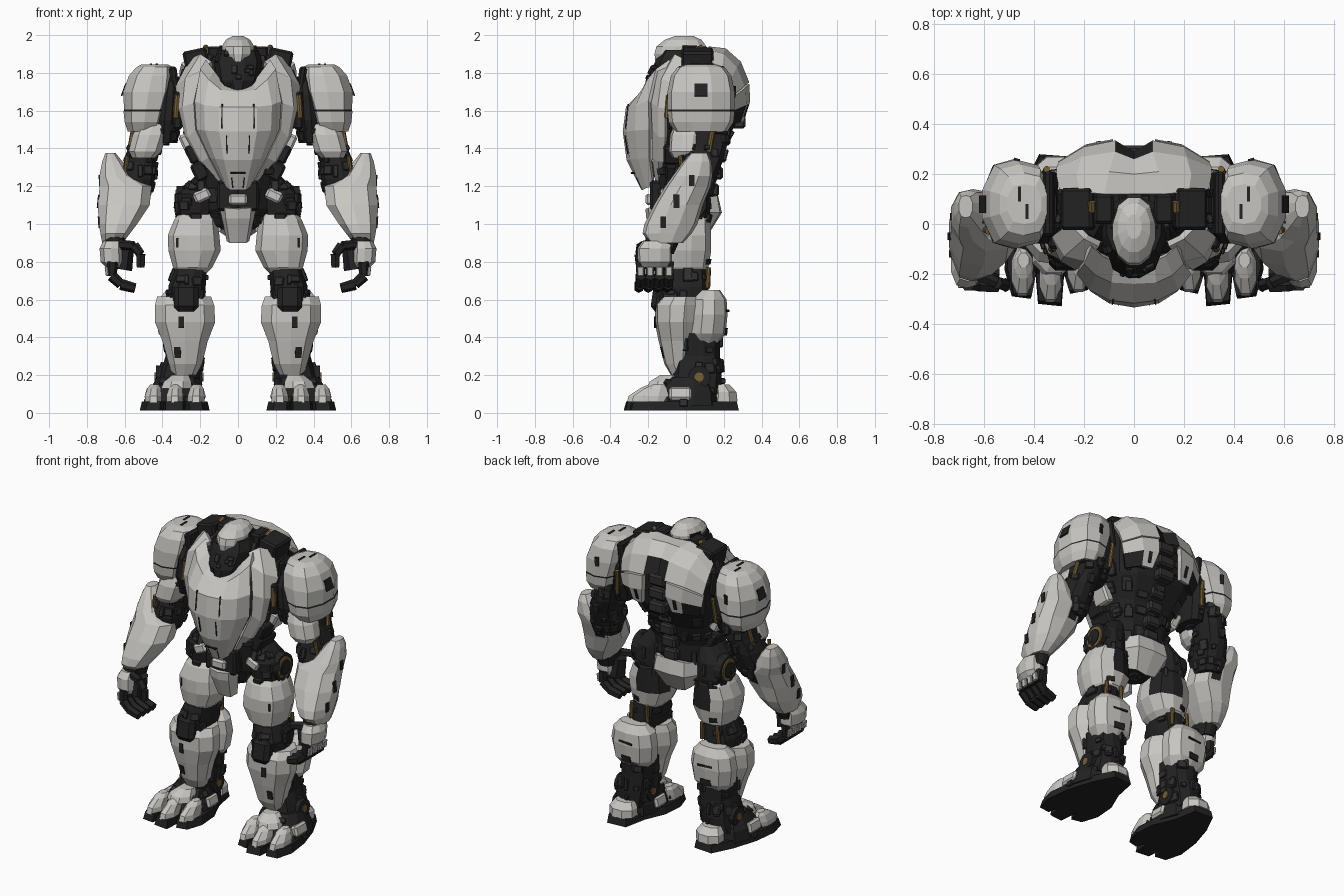
import bpy, bmesh, math, random
from mathutils import Vector, Matrix, Euler
from mathutils.bvhtree import BVHTree
random.seed(4)

def mat(name, r, g, b):
    m = bpy.data.materials.new(name)
    m.diffuse_color = (r, g, b, 1)
    return m

ARMOR = mat("light_grey_armor", .57, .56, .53)
DARK = mat("black_mechanics", .016, .016, .017)
MID = mat("charcoal_mechanics", .028, .028, .03)
GOLD = mat("dull_gold", .18, .115, .035)

def finish(name, bm, mats, mirror=True, recalc=True):
    if recalc:
        bmesh.ops.recalc_face_normals(bm, faces=bm.faces)
    me = bpy.data.meshes.new(name)
    bm.to_mesh(me)
    bm.free()
    for m in mats:
        me.materials.append(m)
    ob = bpy.data.objects.new(name, me)
    bpy.context.collection.objects.link(ob)
    if mirror:
        ob.modifiers.new("mirror", 'MIRROR')
    return ob

def darken(ob, rule):
    """Give the dark material to faces chosen by a rule on centre and normal."""
    for p in ob.data.polygons:
        if rule(p.center, p.normal):
            p.material_index = 1

def loft(name, rings, m, mirror=True, n=12, p=2.7, seams=()):
    """Stack of superellipse rings (z, cx, cy, rx, ry); bands listed in seams are dark."""
    bm = bmesh.new()
    loops = []
    for z, cx, cy, rx, ry in rings:
        ring = []
        for i in range(n):
            a = 2 * math.pi * (i + .5) / n
            c, s = math.cos(a), math.sin(a)
            k = (abs(c) ** p + abs(s) ** p) ** (-1 / p)
            ring.append(bm.verts.new((cx + rx * k * c, cy + ry * k * s, z)))
        loops.append(ring)
    for j in range(len(loops) - 1):
        for i in range(n):
            f = bm.faces.new((loops[j][i], loops[j][(i + 1) % n], loops[j + 1][(i + 1) % n], loops[j + 1][i]))
            f.material_index = 1 if j in seams else 0
    bm.faces.new(loops[0])
    bm.faces.new(loops[-1])
    return finish(name, bm, [m, DARK], mirror)

def shell(name, rows, m, inside, thick=.03):
    """Curved plate through a grid of points on the +x side, mirrored and thickened inward."""
    bm = bmesh.new()
    g = [[bm.verts.new(q) for q in r] for r in rows]
    for a, b in zip(g, g[1:]):
        for i in range(len(a) - 1):
            bm.faces.new((a[i], a[i + 1], b[i + 1], b[i]))
    bm.normal_update()
    for f in bm.faces:
        if f.normal.dot(f.calc_center_median() - Vector(inside)) < 0:
            f.normal_flip()
    ob = finish(name, bm, [m, DARK], True, False)
    s = ob.modifiers.new("thickness", 'SOLIDIFY')
    s.thickness, s.offset = thick, -1
    return ob

def add_box(bm, loc, size, rot=None, bev=0.0):
    r = rot.to_matrix().to_4x4() if rot else Matrix()
    mx = Matrix.Translation(loc) @ r @ Matrix.Diagonal((*size, 1))
    vs = bmesh.ops.create_cube(bm, size=1, matrix=mx)["verts"]
    if bev:
        es = list({e for v in vs for e in v.link_edges})
        bmesh.ops.bevel(bm, geom=es, offset=bev, segments=1, affect='EDGES')

def boxes(name, items, m, mirror=True, bev=.012):
    """items: (location, size, euler degrees)"""
    bm = bmesh.new()
    for loc, size, rot in items:
        add_box(bm, loc, size, Euler([math.radians(a) for a in rot]), bev)
    return finish(name, bm, [m], mirror)

def rods(name, items, m, mirror=True, n=8):
    """items: (start, end, radius, end radius)"""
    bm = bmesh.new()
    for a, b, r1, r2 in items:
        a, b = Vector(a), Vector(b)
        mx = Matrix.Translation((a + b) / 2) @ (b - a).to_track_quat('Z', 'Y').to_matrix().to_4x4()
        bmesh.ops.create_cone(bm, cap_ends=True, segments=n, radius1=r1, radius2=r2, depth=(b - a).length, matrix=mx)
    return finish(name, bm, [m], mirror)

def hatches(name, ob, items, m=DARK):
    """Thin plates laid on the surface: (ray origin, ray direction, width, height)"""
    tree = BVHTree.FromPolygons([v.co for v in ob.data.vertices], [p.vertices for p in ob.data.polygons])
    bm = bmesh.new()
    for o, d, w, h in items:
        hit, nor, _, _ = tree.ray_cast(Vector(o), Vector(d))
        if hit is not None:
            if nor.dot(Vector(d)) > 0:
                nor = -nor
            add_box(bm, hit, (w, h, .008), nor.to_track_quat('Z', 'Y'))
    return finish(name, bm, [m], True)

def greebles(name, ob, count, size, m=MID):
    """Small machine blocks scattered over a dark part."""
    ps = list(ob.data.polygons)
    bm = bmesh.new()
    for p in random.choices(ps, [q.area for q in ps], k=count):
        ws = [random.random() + .05 for _ in p.vertices]
        q = sum((ob.data.vertices[v].co * w for v, w in zip(p.vertices, ws)), Vector()) / sum(ws)
        add_box(bm, q, (size * random.uniform(.4, 1.2), size * random.uniform(.5, 1.5), random.uniform(.015, .04)),
                p.normal.to_track_quat('Z', 'Y'), .004)
    return finish(name, bm, [m], len(ob.modifiers) > 0)

# --- torso core
core = loft("torso_core", [(.97, 0, 0, .09, .09), (1.08, 0, 0, .18, .13), (1.25, 0, -.01, .19, .15),
    (1.38, 0, .0, .225, .18), (1.52, 0, .05, .29, .21), (1.72, 0, .08, .31, .2), (1.84, 0, .09, .27, .14),
    (1.90, 0, .1, .18, .1)], DARK, False, 16)
greebles("torso_machinery", core, 190, .06)

# --- chest armor, folding back to the collar at the top
chest = shell("chest_shield", [
    [(0, -.17, 1.73), (.08, -.15, 1.75), (.125, -.13, 1.81), (.17, -.09, 1.87)],
    [(0, -.24, 1.70), (.09, -.235, 1.71), (.155, -.205, 1.765), (.20, -.16, 1.82)],
    [(0, -.318, 1.62), (.10, -.305, 1.62), (.18, -.265, 1.63), (.23, -.2, 1.65)],
    [(0, -.335, 1.49), (.10, -.318, 1.49), (.175, -.27, 1.495), (.22, -.195, 1.50)],
    [(0, -.315, 1.34), (.075, -.295, 1.34), (.12, -.255, 1.345), (.15, -.195, 1.35)],
    [(0, -.235, 1.18), (.04, -.23, 1.18), (.058, -.21, 1.19), (.07, -.175, 1.20)]], ARMOR, (0, 0, 1.5))
shell("pectoral_plate", [
    [(.14, -.09, 1.86), (.2, -.06, 1.90), (.26, 0, 1.87)],
    [(.20, -.15, 1.81), (.28, -.13, 1.77), (.33, -.05, 1.73)],
    [(.235, -.185, 1.64), (.295, -.15, 1.62), (.315, -.11, 1.61)],
    [(.225, -.18, 1.50), (.265, -.145, 1.46), (.28, -.11, 1.46)],
    [(.155, -.18, 1.35), (.195, -.145, 1.33), (.205, -.12, 1.33)],
    [(.075, -.16, 1.20), (.105, -.145, 1.23), (.115, -.13, 1.25)]], ARMOR, (0, 0, 1.5))
hatches("chest_seams", chest, [((.085, -1, 1.57), (0, 1, 0), .006, .13), ((.06, -1, 1.42), (0, 1, 0), .005, .1),
    ((0, -1, 1.27), (0, 1, 0), .08, .01), ((.03, -1, 1.22), (0, 1, 0), .007, .06)])
boxes("flank_plate", [((.265, .02, 1.42), (.06, .12, .12), (0, 25, 0))], ARMOR)
boxes("waist_block", [((.2, -.03, 1.28), (.08, .16, .1), (0, 25, 0)), ((.24, -.06, 1.37), (.06, .12, .1), (0, 25, 0)),
    ((.05, -.14, 1.15), (.12, .1, .16), (0, 0, 0))], DARK)

# --- back armor
yoke = shell("back_yoke", [
    [(0, .12, 1.93), (.12, .12, 1.94), (.22, .13, 1.92), (.30, .14, 1.85)],
    [(0, .20, 1.93), (.10, .21, 1.93), (.23, .2, 1.90), (.31, .19, 1.81)],
    [(0, .26, 1.85), (.075, .29, 1.86), (.21, .27, 1.83), (.31, .23, 1.75)],
    [(0, .29, 1.76), (.075, .335, 1.75), (.20, .31, 1.73), (.30, .25, 1.68)]], ARMOR, (0, 0, 1.6))
darken(yoke, lambda c, n: c.x < .06 and c.z < 1.84)
wing = shell("back_wing", [
    [(.085, .335, 1.74), (.20, .315, 1.72), (.305, .25, 1.67)],
    [(.085, .34, 1.65), (.19, .32, 1.63), (.29, .25, 1.60)],
    [(.11, .305, 1.54), (.18, .29, 1.54), (.26, .23, 1.52)]], ARMOR, (0, 0, 1.6))
darken(wing, lambda c, n: c.x > .2 and c.z < 1.62)
boxes("spine_block", [((0, .27, z), (.12, .09, .07), (0, 0, 0)) for z in (1.72, 1.63, 1.54)]
    + [((0, .2 - .02 * i, 1.45 - .09 * i), (.1, .07, .07), (0, 0, 0)) for i in range(4)], MID, False)
hatches("wing_vents", wing, [((.14, 1, 1.60), (0, -1, 0), .02, .07)])
boxes("collar_block", [((.22, .06, 1.865), (.13, .17, .12), (0, 12, 0)), ((.12, .06, 1.89), (.08, .12, .1), (0, 0, 0)),
    ((.335, .08, 1.75), (.04, .26, .17), (0, 8, 0)), ((.32, -.05, 1.6), (.05, .1, .2), (0, 0, 0))], DARK)
rods("collar_pin", [((.17, .05, 1.92), (.17, .09, 1.935), .016, .016)], GOLD)

# --- head
neck = loft("neck_and_jaw", [(1.68, 0, -.09, .06, .13), (1.76, 0, -.07, .11, .145), (1.86, 0, -.03, .13, .135),
    (1.92, 0, -.01, .11, .12)], DARK, False)
greebles("jaw_vents", neck, 26, .035)
head = loft("head_dome", [(1.855, 0, -.045, .06, .12), (1.90, 0, -.03, .088, .14), (1.94, 0, -.025, .088, .135),
    (1.975, 0, -.015, .066, .10), (1.995, 0, -.01, .03, .05)], ARMOR, False, 12, 2.2)
hatches("temple_plate", head, [((1, .02, 1.92), (-1, 0, 0), .08, .05)])

# --- pelvis
shell("front_pelvis_plate", [[(0, -.215, 1.08), (.07, -.2, 1.085), (.10, -.13, 1.10)],
    [(0, -.21, 1.03), (.065, -.19, 1.03), (.085, -.12, 1.03)],
    [(0, -.15, .90), (.045, -.14, .90), (.06, -.09, .91)]], ARMOR, (0, 0, 1.05))
boxes("waist_clasp", [((0, -.19, 1.13), (.10, .05, .06), (0, 0, 0))], ARMOR, False)
shell("rear_pelvis_plate", [[(0, .17, 1.15), (.10, .165, 1.15), (.15, .10, 1.14)],
    [(0, .19, 1.06), (.11, .18, 1.06), (.16, .10, 1.06)],
    [(0, .11, .93), (.07, .11, .94), (.10, .06, .96)]], ARMOR, (0, 0, 1.05))
hip = loft("hip_joint", [(.98, .21, .01, .10, .10), (1.06, .23, .01, .095, .12), (1.16, .22, .0, .1, .12), (1.25, .17, 0, .06, .08)], DARK)
greebles("hip_machinery", hip, 34, .05)
rods("hip_disc", [((.2, .02, 1.11), (.325, .02, 1.11), .10, .09), ((.31, .02, 1.11), (.336, .02, 1.11), .05, .05)], DARK, n=14)
rods("hip_disc_ring", [((.32, .02, 1.11), (.331, .02, 1.11), .075, .07)], GOLD, n=14)
boxes("hip_guard", [((.19, -.12, 1.15), (.09, .03, .06), (0, 25, 0))], ARMOR)

# --- shoulder and upper arm
sh = loft("shoulder_armor", [(1.49, .50, .08, .085, .14), (1.54, .495, .08, .107, .172), (1.595, .49, .08, .118, .178),
    (1.605, .487, .08, .118, .178), (1.70, .473, .08, .138, .178), (1.785, .455, .08, .125, .16), (1.83, .44, .08, .10, .125),
    (1.845, .44, .08, .07, .08)], ARMOR, n=10, seams=(2,))
hatches("shoulder_hatch", sh, [((1, .08, 1.71), (-1, 0, 0), .07, .07), ((.46, .12, 3), (0, 0, -1), .012, .06),
    ((.43, .05, 3), (0, 0, -1), .012, .06), ((.47, 1, 1.7), (0, -1, 0), .025, .06)])
joint = loft("shoulder_joint", [(1.43, .38, .06, .06, .1), (1.55, .37, .06, .07, .14), (1.68, .36, .06, .06, .14), (1.78, .35, .07, .04, .1)], DARK)
greebles("shoulder_machinery", joint, 30, .045)
rods("shoulder_piston", [((.33, -.1, 1.56), (.32, -.09, 1.68), .015, .015), ((.36, .2, 1.5), (.35, .22, 1.66), .013, .013)], GOLD)
arm = loft("upper_arm_core", [(1.15, .53, .04, .07, .08), (1.24, .53, .05, .092, .11), (1.33, .52, .08, .085, .115), (1.42, .485, .1, .08, .12), (1.54, .46, .1, .08, .12)], DARK)
greebles("elbow_machinery", arm, 44, .045)
loft("upper_arm_plate", [(1.35, .50, -.01, .06, .06), (1.385, .492, -.0, .088, .09), (1.47, .468, .01, .092, .095), (1.53, .45, .02, .075, .08)], ARMOR, n=10)
rods("elbow_piston", [((.575, .12, 1.38), (.555, .14, 1.49), .014, .014), ((.60, -.02, 1.26), (.585, -.03, 1.36), .012, .012)], GOLD)

# --- forearm and hand
fore = loft("forearm_armor", [(.90, .665, -.105, .055, .09), (.95, .65, -.1, .08, .13), (1.0, .635, -.08, .103, .14), (1.1, .605, -.04, .14, .13),
    (1.2, .595, .01, .14, .12), (1.255, .645, .035, .09, .105), (1.33, .665, .06, .055, .075), (1.375, .675, .07, .028, .045)], ARMOR, n=10)
hatches("forearm_slots", fore, [((2, .03, 1.23), (-1, 0, 0), .03, .06), ((2, -.05, 1.12), (-1, 0, 0), .03, .07),
    ((2, -.12, 1.01), (-1, 0, 0), .03, .06), ((.56, 1, 1.15), (0, -1, 0), .06, .07)])
loft("wrist", [(.84, .655, -.14, .05, .075), (.93, .655, -.12, .06, .095)], DARK)
loft("hand_guard", [(.77, .66, -.165, .04, .075), (.80, .668, -.165, .06, .09), (.87, .672, -.165, .062, .092), (.91, .665, -.15, .05, .08)], ARMOR, n=10)
fingers, tips = [((.60, -.16, .88), (.62, -.16, .76), .05, .06)], []
for i in range(4):
    y = -.24 + .05 * i
    pts = [(.665, y, .80), (.668, y, .725), (.62, y - .005, .68), (.545, y - .01, .66)]
    fingers += [(a, b, .03, .026) for a, b in zip(pts, pts[1:])]
    tips.append(((.695, y, .75), (.016, .035, .05), (0, 8, 0)))
thumb = [(.63, -.2, .89), (.55, -.235, .885), (.515, -.245, .84), (.515, -.24, .77)]
fingers += [(a, b, .028, .024) for a, b in zip(thumb, thumb[1:])]
rods("fingers_and_thumb", fingers, DARK, n=6)
boxes("knuckle_plates", tips, ARMOR, bev=.004)

# --- thigh and knee
thigh = loft("thigh_armor", [(.73, .245, -.01, .07, .09), (.77, .24, -.01, .105, .13), (.86, .23, -.01, .14, .145),
    (.94, .235, -.01, .138, .145), (1.02, .225, 0, .115, .13), (1.07, .225, 0, .08, .09)], ARMOR)
darken(thigh, lambda c, n: n.y > .2 and c.x < .26 and c.z > .86)
hatches("thigh_seams", thigh, [((.32, -1, .9), (0, 1, 0), .012, .05), ((.28, 1, .8), (0, -1, 0), .05, .03)])
knee = loft("knee_joint", [(.48, .28, -.0, .09, .11), (.58, .275, -.01, .095, .135), (.67, .27, -.02, .1, .14), (.76, .25, -.01, .085, .12)], DARK)
greebles("knee_machinery", knee, 44, .05)
boxes("knee_cap", [((.275, -.145, .61), (.13, .07, .15), (-8, 0, 0))], DARK, bev=.025)
rods("knee_piston", [((.2, .115, .66), (.2, .12, .77), .013, .013), ((.32, .115, .66), (.31, .12, .77), .013, .013)], GOLD)

# --- lower leg
shin = loft("shin_armor", [(.20, .285, -.03, .065, .05), (.26, .278, -.04, .09, .075), (.38, .28, -.045, .122, .1), (.48, .28, -.05, .162, .115),
    (.57, .283, -.045, .16, .12), (.615, .285, -.03, .145, .095)], ARMOR, n=10)
hatches("shin_slots", shin, [((.30, -1, .48), (0, 1, 0), .03, .06), ((.32, -1, .32), (0, 1, 0), .035, .06)])
calf = loft("calf_armor", [(.36, .285, .095, .09, .07), (.42, .288, .11, .135, .1), (.52, .29, .12, .15, .1), (.60, .29, .12, .135, .095), (.65, .29, .13, .09, .05)], ARMOR, n=10)
hatches("calf_slot", calf, [((.29, 1, .54), (0, -1, 0), .1, .012), ((.29, 1, .43), (0, -1, 0), .07, .04)])
leg = loft("lower_leg_core", [(.10, .32, .05, .11, .14), (.20, .305, .06, .11, .13), (.30, .285, .06, .10, .12), (.42, .285, .06, .11, .12)], DARK)
greebles("ankle_machinery", leg, 56, .05)
rods("ankle_disc", [((.19, .07, .19), (.435, .07, .19), .06, .06)], DARK, n=12)
rods("ankle_disc_cap", [((.43, .07, .19), (.442, .07, .19), .025, .025), ((.183, .07, .19), (.195, .07, .19), .025, .025)], GOLD, n=10)

# --- foot, sole notched between the toes
bm = bmesh.new()
outline = [(.25, .27), (.38, .28), (.45, .14), (.50, -.02), (.52, -.18), (.49, -.29), (.415, -.30), (.395, -.2), (.385, -.32),
    (.29, -.33), (.28, -.2), (.255, -.28), (.185, -.265), (.15, -.16), (.16, -.02), (.22, .12)]
base = bm.faces.new([bm.verts.new((x, y, .012)) for x, y in outline])
for v in bmesh.ops.extrude_face_region(bm, geom=[base])["geom"]:
    if isinstance(v, bmesh.types.BMVert):
        v.co = (.335 + (v.co.x - .335) * .94, v.co.y * .96, .06)
finish("sole", bm, [DARK])
foot = loft("foot_core", [(.04, .335, -.02, .155, .2), (.11, .33, -.0, .145, .17), (.19, .32, .02, .11, .1)], DARK)
greebles("foot_machinery", foot, 26, .04)
for i, (x, y) in enumerate([(.222, -.175), (.335, -.215), (.448, -.19)]):
    loft("toe_armor_%d" % (i + 1), [(.055, x, y, .045, .1), (.09, x, y + .005, .045, .095), (.13, x - .004, y + .03, .036, .06), (.15, x - .005, y + .045, .022, .03)], ARMOR, n=8, p=3.2)
loft("instep_armor", [(.13, .325, -.12, .085, .09), (.165, .32, -.115, .075, .08), (.2, .305, -.09, .045, .05)], ARMOR, n=8)
loft("heel_armor", [(.06, .315, .2, .085, .075), (.11, .315, .2, .085, .07), (.15, .315, .185, .06, .045)], ARMOR, n=8)
boxes("foot_side_guard", [((.465, -.03, .10), (.05, .12, .07), (0, -15, 0)), ((.2, 0, .10), (.05, .11, .07), (0, 15, 0))], ARMOR)
